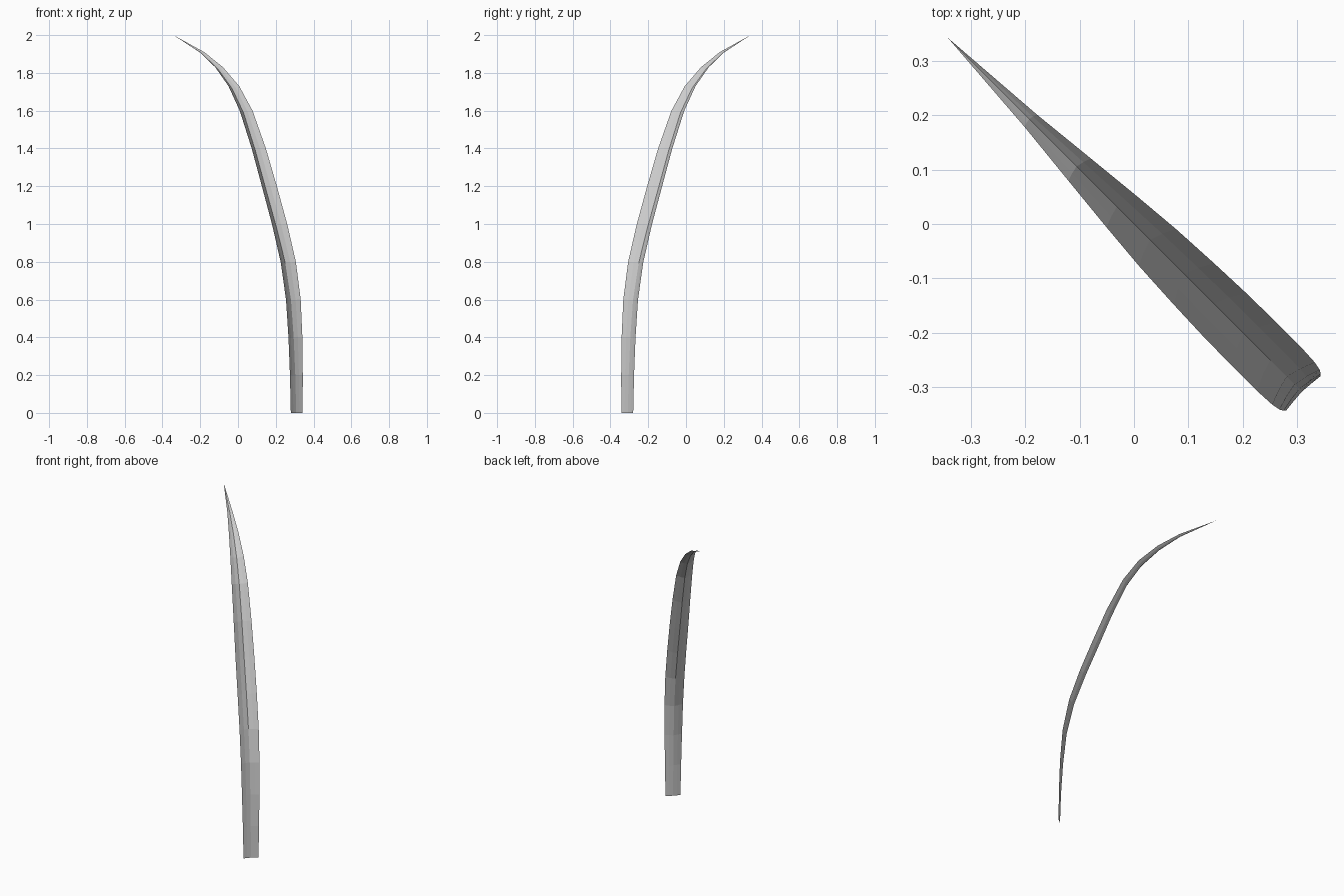
import bpy, bmesh
from mathutils import Vector

if "Cube" in bpy.data.objects:
    bpy.data.objects.remove(bpy.data.objects["Cube"])

# spine rings: distance of the midline in x (y mirrors it), height, half width, gutter depth
RINGS = [
    (0.311, 0.00, 0.0445, 0.004),
    (0.309, 0.20, 0.048, 0.008),
    (0.304, 0.40, 0.052, 0.013),
    (0.293, 0.60, 0.055, 0.018),
    (0.266, 0.80, 0.057, 0.023),
    (0.220, 1.00, 0.057, 0.028),
    (0.166, 1.20, 0.056, 0.030),
    (0.110, 1.40, 0.053, 0.028),
    (0.043, 1.60, 0.048, 0.022),
    (-0.022, 1.73, 0.040, 0.018),
    (-0.100, 1.83, 0.029, 0.013),
    (-0.190, 1.91, 0.016, 0.008),
]
TIP = Vector((-0.342, 0.342, 2.0))
# cross-section: position across the blade, share of the gutter depth
SECTION = [(-1, 0), (-0.5, 0.6), (0, 1), (0.5, 0.6), (1, 0)]
ACROSS = Vector((1, 1, 0)).normalized()

centres = [Vector((x, -x, z)) for x, z, _, _ in RINGS] + [TIP]

bm = bmesh.new()
rows = []
for i, (_, _, half, depth) in enumerate(RINGS):
    tangent = (centres[i + 1] - centres[max(i - 1, 0)]).normalized()
    if i == 0:
        tangent = Vector((0, 0, 1))
    inward = ACROSS.cross(tangent)
    if inward.dot(Vector((-1, 1, 0))) < 0:
        inward.negate()
    rows.append([bm.verts.new(centres[i] + ACROSS * u * half + inward * d * depth)
                 for u, d in SECTION])

# strips along the blade, closed by a pointed tip
for a, b in zip(rows, rows[1:]):
    for j in range(len(SECTION) - 1):
        bm.faces.new((a[j], a[j + 1], b[j + 1], b[j]))
tip = bm.verts.new(TIP)
for j in range(len(SECTION) - 1):
    bm.faces.new((rows[-1][j], rows[-1][j + 1], tip))

mesh = bpy.data.meshes.new("grass_blade")
bm.to_mesh(mesh)
bm.free()
blade = bpy.data.objects.new("grass_blade", mesh)
bpy.context.collection.objects.link(blade)
